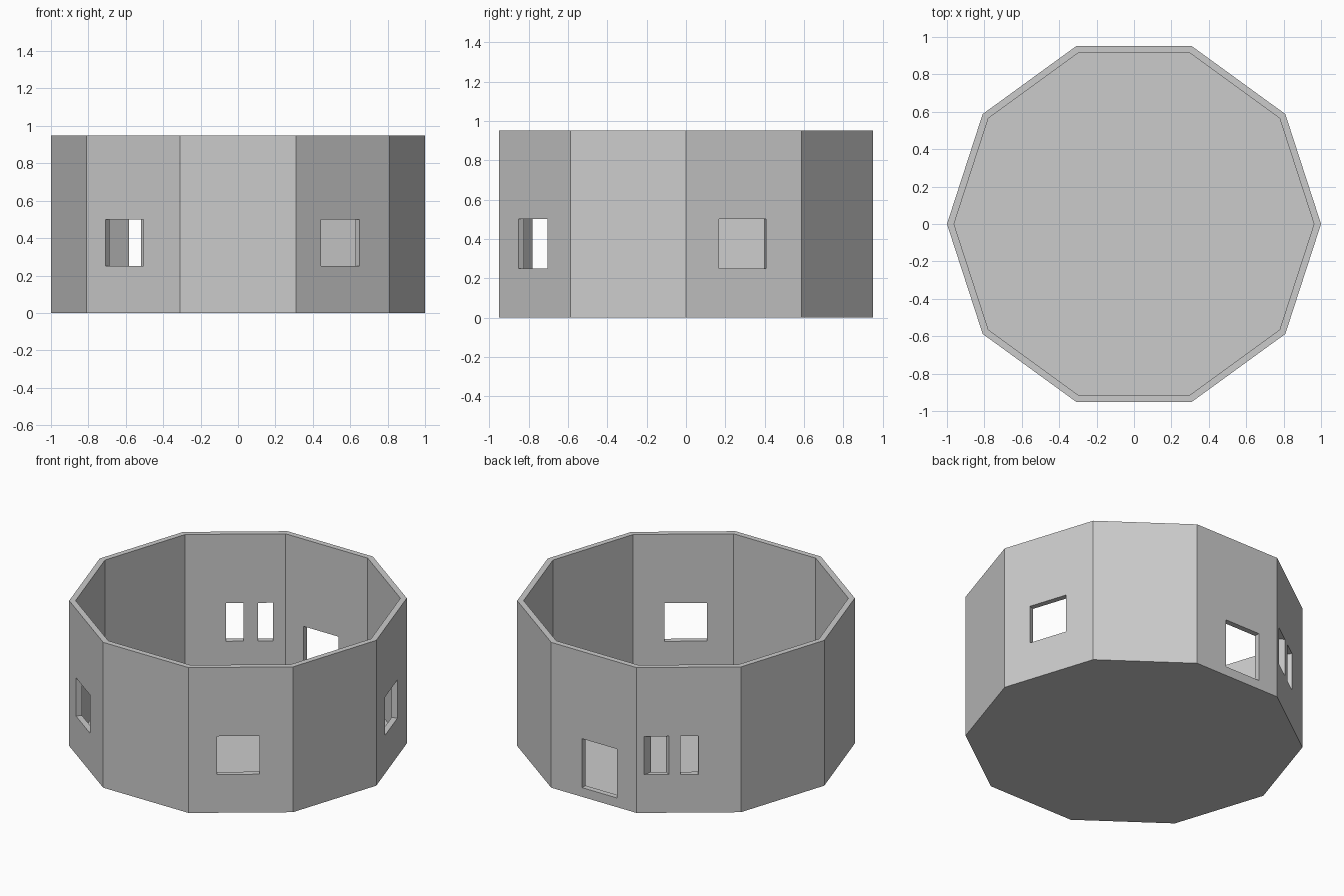
import bpy, bmesh
from math import sin, cos, pi, radians

if "Cube" in bpy.data.objects:
    bpy.data.objects.remove(bpy.data.objects["Cube"])

SIDES, HEIGHT, WALL = 10, 0.95, 0.036
APOTHEM = cos(pi / SIDES)
HALF = sin(pi / SIDES)


def prism(name, outline, z0, z1):
    """Extrude a plan outline between two heights."""
    bm = bmesh.new()
    face = bm.faces.new([bm.verts.new((x, y, z0)) for x, y in outline])
    ext = bmesh.ops.extrude_face_region(bm, geom=[face])
    for v in ext["geom"]:
        if isinstance(v, bmesh.types.BMVert):
            v.co.z = z1
    bmesh.ops.recalc_face_normals(bm, faces=bm.faces)
    mesh = bpy.data.meshes.new(name)
    bm.to_mesh(mesh)
    bm.free()
    ob = bpy.data.objects.new(name, mesh)
    bpy.context.collection.objects.link(ob)
    return ob


def decagon(r):
    return [(r * cos(2 * pi * i / SIDES), r * sin(2 * pi * i / SIDES)) for i in range(SIDES)]


def cut(target, cutter):
    cutter.hide_render = True
    mod = target.modifiers.new("cut", 'BOOLEAN')
    mod.operation = 'DIFFERENCE'
    mod.solver = 'EXACT'
    mod.object = cutter
    bpy.context.view_layer.objects.active = target
    bpy.ops.object.modifier_apply(modifier=mod.name)
    bpy.data.objects.remove(cutter)


def window(target, azimuth, outer, z0, z1, inner=None):
    """Cut an opening; spans are distances along the wall from its first corner."""
    inner = inner or outer
    a = radians(azimuth)

    def at(depth, k):
        t = outer[k] + (inner[k] - outer[k]) * depth / WALL - HALF
        d = APOTHEM - depth
        return (d * cos(a) - t * sin(a), d * sin(a) + t * cos(a))

    outline = [at(-0.02, 0), at(-0.02, 1), at(WALL + 0.02, 1), at(WALL + 0.02, 0)]
    cut(target, prism("window_cutter", outline, z0, z1))


# Ten-sided open-topped shell with a floor
shell = prism("wall_shell", decagon(1.0), 0, HEIGHT)
cut(shell, prism("inside_cutter", decagon(1 - WALL / APOTHEM), WALL, HEIGHT + 0.2))

# Square windows
window(shell, 306, (0.168, 0.421), 0.25, 0.5)
window(shell, 234, (0.124, 0.376), 0.25, 0.5)
window(shell, 18, (0.176, 0.429), 0.25, 0.5)

# Taller, lower back window
window(shell, 90, (0.224, 0.477), 0.06, 0.38)

# Pair of narrow windows with a post between, one splayed
window(shell, 126, (0.045, 0.193), 0.25, 0.5, inner=(0.086, 0.175))
window(shell, 126, (0.259, 0.365), 0.25, 0.5)
